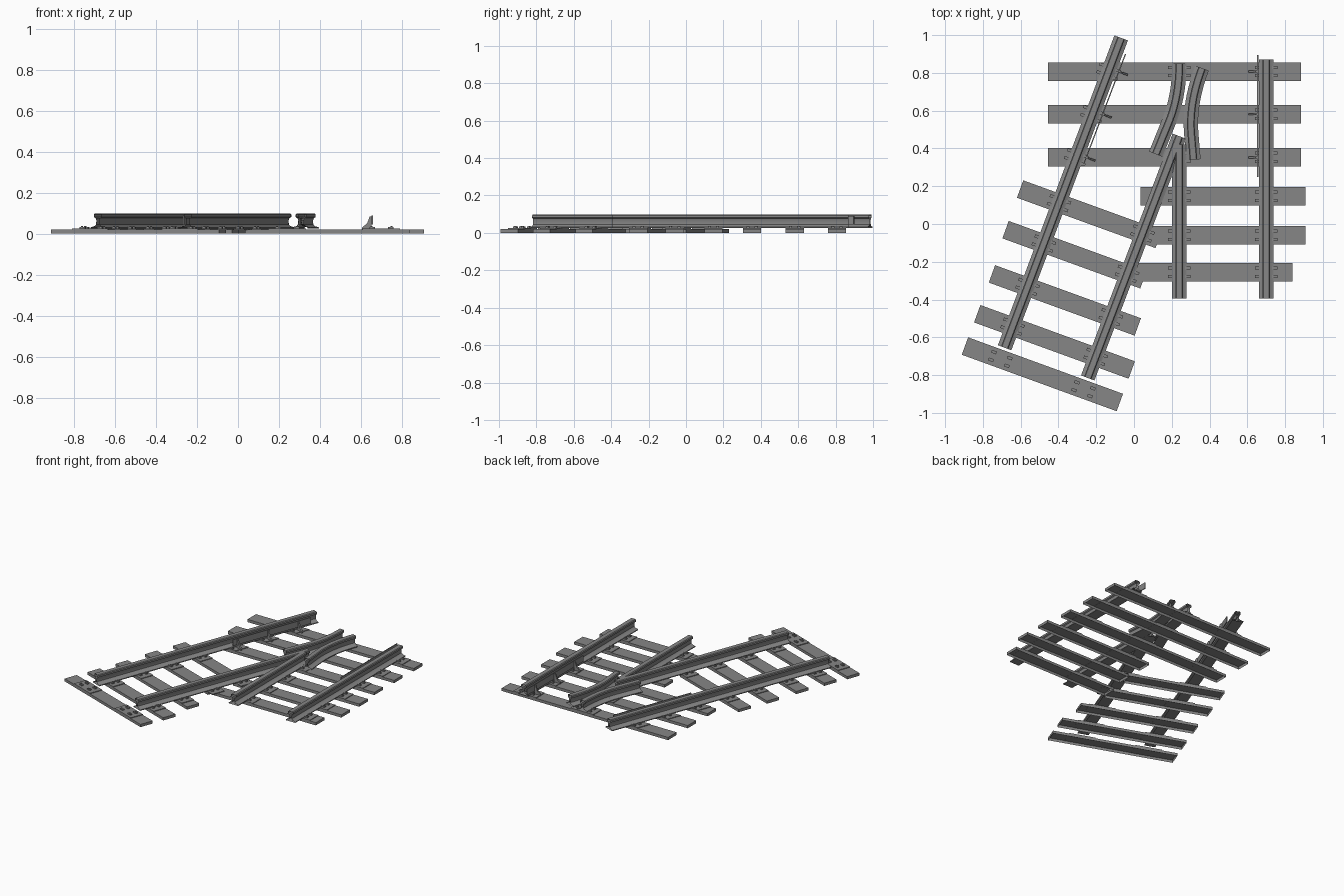
import bpy, bmesh, math
from mathutils import Vector, Matrix

if "Cube" in bpy.data.objects:
    bpy.data.objects.remove(bpy.data.objects["Cube"], do_unlink=True)

COLOR = (0.24, 0.24, 0.24, 1)
steel = bpy.data.materials.new("steel_grey")
steel.use_nodes = True
steel.diffuse_color = COLOR
bsdf = steel.node_tree.nodes["Principled BSDF"]
bsdf.inputs["Base Color"].default_value = COLOR
bsdf.inputs["Roughness"].default_value = 0.7


def finish(bm, name, smooth=False):
    mesh = bpy.data.meshes.new(name)
    bmesh.ops.recalc_face_normals(bm, faces=bm.faces)
    bm.to_mesh(mesh)
    bm.free()
    mesh.materials.append(steel)
    ob = bpy.data.objects.new(name, mesh)
    bpy.context.collection.objects.link(ob)
    if smooth:
        bpy.ops.object.select_all(action='DESELECT')
        ob.select_set(True)
        bpy.context.view_layer.objects.active = ob
        bpy.ops.object.shade_smooth_by_angle(angle=math.radians(35))
    return ob


def slab(bm, c, u, v, z0, z1, bottom=True):
    """Block with half-axes u and v around plan point c."""
    ring = [c - u - v, c + u - v, c + u + v, c - u + v]
    lo = [bm.verts.new((p.x, p.y, z0)) for p in ring]
    hi = [bm.verts.new((p.x, p.y, z1)) for p in ring]
    bm.faces.new(hi)
    if bottom:
        bm.faces.new(lo[::-1])
    for i in range(4):
        j = (i + 1) % 4
        bm.faces.new((lo[i], lo[j], hi[j], hi[i]))


def bolt(bm, p, z0, z1, r=0.007):
    m = Matrix.Translation((p.x, p.y, (z0 + z1) / 2))
    bmesh.ops.create_cone(bm, cap_ends=True, segments=6, radius1=r, radius2=r,
                          depth=z1 - z0, matrix=m)


def perp(d):
    return Vector((-d.y, d.x))


# Rail section, right half from foot to crown
HALF = [(0.038, 0.025), (0.038, 0.031), (0.016, 0.037), (0.008, 0.046), (0.007, 0.066),
        (0.011, 0.076), (0.02, 0.081), (0.02, 0.094), (0.015, 0.099)]
SECTION = HALF + [(-x, z) for x, z in reversed(HALF)]


def rail(name, path):
    """Sweep the rail section along a plan path, ends left open."""
    pts = [Vector(p) for p in path]
    bm = bmesh.new()
    rings = []
    for i, p in enumerate(pts):
        d = (pts[min(i + 1, len(pts) - 1)] - pts[max(i - 1, 0)]).normalized()
        n = perp(d)
        rings.append([bm.verts.new((p.x + n.x * x, p.y + n.y * x, z)) for x, z in SECTION])
    k = len(SECTION)
    for a, b in zip(rings, rings[1:]):
        for i in range(k):
            j = (i + 1) % k
            bm.faces.new((a[i], a[j], b[j], b[i]))
    return finish(bm, name, True)


def bezier(a, b, c, n=10):
    a, b, c = Vector(a), Vector(b), Vector(c)
    return [a * (1 - t) ** 2 + b * 2 * t * (1 - t) + c * t * t for t in (i / n for i in range(n + 1))]


# Running rails
RAILS = {
    "left_rail": ((-0.685, -0.655), (-0.068, 0.985)),
    "crossing_rail": ((-0.245, -0.815), (0.24, 0.465)),
    "inner_straight_rail": ((0.24, -0.395), (0.24, 0.42)),
    "right_rail": ((0.70, -0.395), (0.70, 0.87)),
}
for name, path in RAILS.items():
    rail(name, path)

# Bent wing rails beside the crossing
rail("left_wing_rail", [(0.115, 0.37)] + bezier((0.18, 0.53), (0.24, 0.67), (0.24, 0.85)))
rail("right_wing_rail", [(0.315, 0.34)] + bezier((0.303, 0.48), (0.29, 0.64), (0.36, 0.825)))

# Sleepers: centre line ends and the rails fixed on them
PAIR = ("left_rail", "crossing_rail")
STRAIGHT = ("inner_straight_rail", "right_rail")
FULL = ("left_rail", "inner_straight_rail", "right_rail")
SLEEPERS = [
    ((-0.455, 0.807), (0.885, 0.807), FULL),
    ((-0.455, 0.581), (0.885, 0.581), FULL),
    ((-0.455, 0.353), (0.885, 0.353), FULL),
    ((0.035, 0.147), (0.908, 0.147), STRAIGHT),
    ((0.035, -0.06), (0.908, -0.06), STRAIGHT),
    ((0.0, -0.256), (0.84, -0.256), STRAIGHT),
    ((-0.603, 0.185), (0.03, -0.045), PAIR),
    ((-0.68, -0.03), (0.0, -0.277), PAIR),
    ((-0.752, -0.264), (0.02, -0.545), PAIR),
    ((-0.83, -0.475), (-0.012, -0.773), PAIR),
    ((-0.895, -0.646), (-0.075, -0.945), PAIR),
]
HALF_WIDTH = 0.049

fastenings = bmesh.new()
for i, (a, b, fixed) in enumerate(SLEEPERS):
    a, b = Vector(a), Vector(b)
    u = (b - a).normalized()
    n = perp(u)
    bm = bmesh.new()
    slab(bm, (a + b) / 2, (b - a) / 2, n * HALF_WIDTH, 0, 0.02, bottom=False)
    finish(bm, f"sleeper_{i + 1}")
    for name in fixed:
        p, q = (Vector(e) for e in RAILS[name])
        d = (q - p).normalized()
        # Meeting point of sleeper and rail centre lines
        c = p + d * ((a - p).dot(n) / d.dot(n))
        # Base plate, clips and bolts
        slab(fastenings, c, u * 0.092, d * (HALF_WIDTH / d.dot(n)), 0.019, 0.025)
        side = perp(d)
        for s in (-1, 1):
            for t in (-1, 1):
                spot = c + side * s * 0.045 + d * t * 0.022
                slab(fastenings, spot, side * 0.014, d * 0.008, 0.024, 0.033)
                bolt(fastenings, spot + side * s * 0.004, 0.032, 0.038, 0.006)
finish(fastenings, "rail_fastenings")


def check_rail(name, start, end, side, sleepers):
    """Thin guard plate with a triangular bracket on each sleeper."""
    start, end = Vector(start), Vector(end)
    d = (end - start).normalized()
    out = perp(d) * side
    bm = bmesh.new()
    slab(bm, (start + end) / 2, (end - start) / 2, out * 0.003, 0.045, 0.09)
    for y in sleepers:
        c = start + d * ((y - start.y) / d.y)
        rows = []
        for t in (-0.005, 0.005):
            rows.append([bm.verts.new((*(c + out * o + d * t), z))
                         for o, z in ((0.003, 0.02), (0.05, 0.02), (0.05, 0.03),
                                      (0.025, 0.05), (0.012, 0.085), (0.003, 0.085))])
        bm.faces.new(rows[0])
        bm.faces.new(rows[1][::-1])
        for k in range(6):
            m = (k + 1) % 6
            bm.faces.new((rows[0][k], rows[0][m], rows[1][m], rows[1][k]))
    finish(bm, name)


ROWS = (0.807, 0.581, 0.353)
check_rail("right_check_rail", (0.655, 0.25), (0.655, 0.895), 1, ROWS)
check_rail("left_check_rail", (-0.265, 0.32), (-0.045, 0.9), -1, ROWS)
